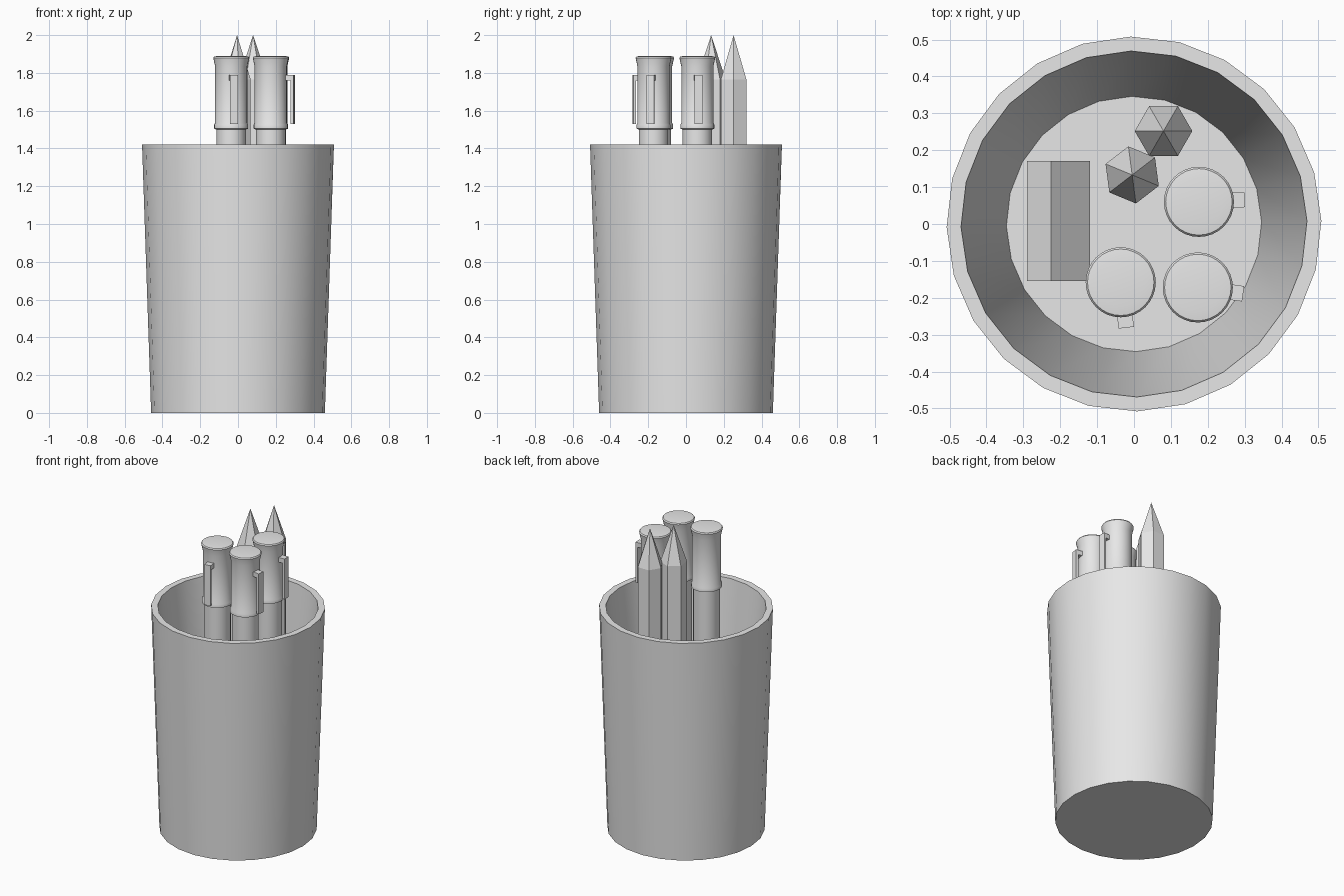
import bpy, bmesh
from math import radians, cos, sin, tau
from mathutils import Matrix, Vector

if "Cube" in bpy.data.objects:
    bpy.data.objects.remove(bpy.data.objects["Cube"])

grey = bpy.data.materials.new("plain grey")
grey.use_nodes = True
grey.diffuse_color = (0.8, 0.8, 0.8, 1)
grey.node_tree.nodes["Principled BSDF"].inputs["Base Color"].default_value = (0.8, 0.8, 0.8, 1)

FLOOR = 0.13


def finish(name, bm, smooth=False):
    bmesh.ops.recalc_face_normals(bm, faces=bm.faces)
    mesh = bpy.data.meshes.new(name)
    bm.to_mesh(mesh)
    bm.free()
    mesh.materials.append(grey)
    obj = bpy.data.objects.new(name, mesh)
    bpy.context.collection.objects.link(obj)
    if smooth:
        bpy.ops.object.select_all(action='DESELECT')
        obj.select_set(True)
        bpy.context.view_layer.objects.active = obj
        bpy.ops.object.shade_smooth_by_angle(angle=radians(32))
    return obj


def lathe(name, profile, sides, turn=0, smooth=True):
    """Stack rings of (radius, height) and close both ends."""
    bm = bmesh.new()
    rings = []
    for r, z in profile:
        if r == 0:
            rings.append([bm.verts.new((0, 0, z))] * sides)
            continue
        angles = [turn + tau * i / sides for i in range(sides)]
        rings.append([bm.verts.new((r * cos(a), r * sin(a), z)) for a in angles])
    for low, high in zip(rings, rings[1:]):
        for i in range(sides):
            j = (i + 1) % sides
            corners = dict.fromkeys((low[i], low[j], high[j], high[i]))
            bm.faces.new(list(corners))
    for ring in (rings[0], rings[-1]):
        if ring[0] is not ring[1]:
            bm.faces.new(ring)
    return finish(name, bm, smooth)


def add_box(bm, centre, size, matrix=Matrix()):
    bmesh.ops.create_cube(bm, size=1, matrix=matrix @ Matrix.Translation(centre)
                          @ Matrix.Diagonal((*size, 1)))


# Tapered cup with thick walls and a closed floor
lathe("cup", [(0.46, 0), (0.508, 1.42), (0.469, 1.42), (0.346, FLOOR)], 24, radians(1))

# Capped pens, each with a clip pointing its own way
barrel = [(0.078, FLOOR), (0.078, 1.5)]
cap = [(0.078, 1.5), (0.09, 1.505), (0.09, 1.525), (0.085, 1.535), (0.085, 1.835),
       (0.095, 1.88), (0.09, 1.887), (0.065, 1.89)]
pens = {"front": (-0.036, -0.158, -83), "corner": (0.173, -0.172, -8), "side": (0.176, 0.06, 3)}
for label, (x, y, angle) in pens.items():
    for part, profile in (("barrel", barrel), ("cap", cap)):
        lathe(f"{label}_pen_{part}", profile, 32).location = (x, y, 0)
    bm = bmesh.new()
    add_box(bm, (0.117, 0, 1.66), (0.014, 0.042, 0.26))
    add_box(bm, (0.097, 0, 1.775), (0.034, 0.042, 0.03))
    clip = finish(f"{label}_pen_clip", bm)
    clip.location = (x, y, 0)
    clip.rotation_euler.z = radians(angle)

# Sharpened six-sided pencils
pencil = [(0.078, FLOOR), (0.078, 1.765), (0, 2)]
for label, x, y, angle in (("inner", -0.005, 0.133, 37.5), ("outer", 0.08, 0.252, 0)):
    obj = lathe(f"{label}_pencil", pencil, 6, radians(angle), smooth=False)
    obj.location = (x, y, 0)

# Eraser block resting on one long edge on the cup floor
tilt = radians(45)
width, depth = 0.15, 0.092
rise = (width * sin(tilt) + depth * cos(tilt)) / 2
bm = bmesh.new()
add_box(bm, Vector((0, 0, 0)), (width, 0.325, depth),
        Matrix.Translation((-0.205, 0.008, FLOOR + rise)) @ Matrix.Rotation(tilt, 4, 'Y'))
finish("eraser", bm)
